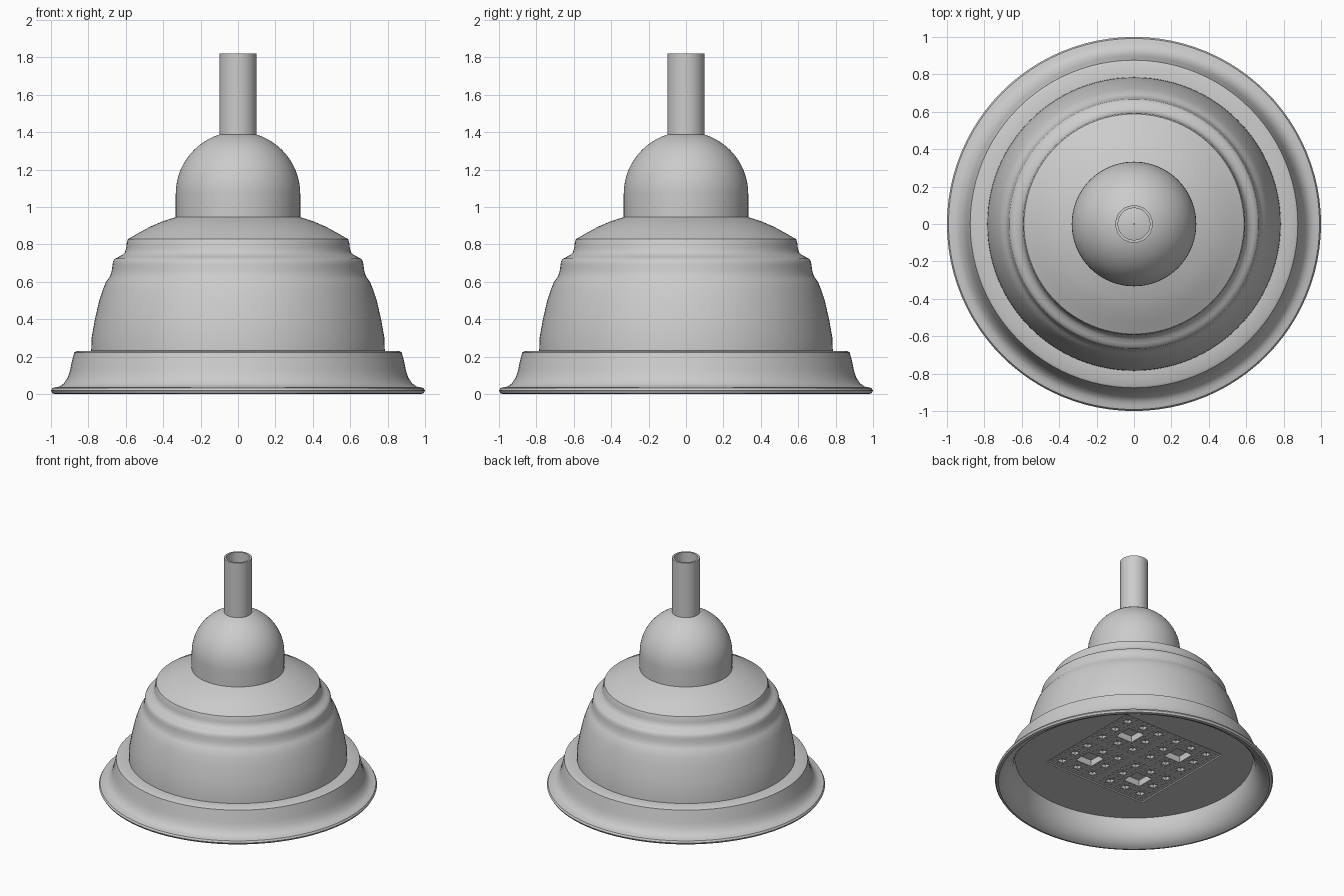
import bpy, bmesh, math

if "Cube" in bpy.data.objects:
    bpy.data.objects.remove(bpy.data.objects["Cube"])

SIDES = 96


def finish(name, bm, smooth=True, flip=False):
    if flip:
        bmesh.ops.reverse_faces(bm, faces=bm.faces[:])
    me = bpy.data.meshes.new(name)
    bm.to_mesh(me)
    bm.free()
    ob = bpy.data.objects.new(name, me)
    bpy.context.collection.objects.link(ob)
    if smooth:
        bpy.ops.object.select_all(action='DESELECT')
        ob.select_set(True)
        bpy.context.view_layer.objects.active = ob
        bpy.ops.object.shade_smooth_by_angle(angle=math.radians(35))
    return ob


def bridge(bm, a, b):
    n = len(a)
    for i in range(n):
        j = (i + 1) % n
        bm.faces.new((a[i], a[j], b[j], b[i]))


def ring(bm, r, z, square=False):
    vs = []
    for i in range(SIDES):
        t = 2 * math.pi * i / SIDES
        c, s = math.cos(t), math.sin(t)
        k = r / max(abs(c), abs(s)) if square else r
        vs.append(bm.verts.new((k * c, k * s, z)))
    return vs


# profile is listed from bottom to top along the outside
def lathe(name, profile):
    bm = bmesh.new()
    rings = [ring(bm, r, z) for r, z in profile]
    for a, b in zip(rings, rings[1:]):
        bridge(bm, a, b)
    return finish(name, bm)


# Hollow flared skirt: inner face, rolled lip, outer face, flat shoulder
lathe("skirt", [
    (0.855, 0.19), (0.86, 0.15), (0.873, 0.10), (0.895, 0.06), (0.925, 0.025),
    (0.955, 0.008), (0.975, 0.0), (0.992, 0.004), (1.0, 0.018), (0.992, 0.032),
    (0.975, 0.037), (0.955, 0.04), (0.93, 0.058), (0.91, 0.09), (0.897, 0.13),
    (0.887, 0.18), (0.88, 0.205), (0.876, 0.222), (0.862, 0.23), (0.78, 0.232)])

# Stepped dome body
lathe("dome", [
    (0.785, 0.225), (0.783, 0.30), (0.765, 0.40), (0.742, 0.50), (0.722, 0.56),
    (0.706, 0.60), (0.692, 0.618), (0.682, 0.635), (0.675, 0.66), (0.671, 0.69),
    (0.668, 0.71), (0.658, 0.724), (0.64, 0.733), (0.618, 0.745), (0.604, 0.76),
    (0.597, 0.785), (0.594, 0.815), (0.588, 0.829), (0.575, 0.836),
    (0.53, 0.862), (0.47, 0.895), (0.40, 0.925), (0.32, 0.95)])

# Ball with a straight lower collar
ball = [(0.333, 0.945)]
for i in range(17):
    t = math.radians(89.5 * i / 16)
    ball.append((0.333 * math.cos(t), 1.07 + 0.333 * math.sin(t)))
lathe("ball", ball)

# Open tube on top
lathe("tube", [(0.1, 1.385), (0.1, 1.82), (0.085, 1.82), (0.085, 1.385)])

# Recessed underside disc with a square opening
H, Z, ZP = 0.45, 0.19, 0.20
bm = bmesh.new()
outer = ring(bm, 0.857, Z)
inner = ring(bm, H, Z, True)
upper = ring(bm, H, ZP, True)
bridge(bm, outer, inner)
bridge(bm, inner, upper)
finish("underside_disc", bm, smooth=False, flip=True)


# Level of the carpet hole a cell belongs to (0 = solid)
def hole_level(i, j):
    for level, size in ((3, 9), (2, 3), (1, 1)):
        if (i // size) % 3 == 1 and (j // size) % 3 == 1:
            return level
    return 0


# Two-by-two panel of nested square holes
N = 27
bm = bmesh.new()
gap = 0.012
tile = H - 2 * gap
lines = []
for start in (-H + gap, gap):
    lines += [start + tile * k / N for k in range(N + 1)]
lines = [-H] + lines + [H]
count = len(lines)
grid = [[bm.verts.new((x, y, ZP)) for y in lines] for x in lines]
holes = {1: [], 2: [], 3: []}
for i in range(count - 1):
    for j in range(count - 1):
        f = bm.faces.new((grid[i][j], grid[i][j + 1], grid[i + 1][j + 1], grid[i + 1][j]))
        ci, cj = (i - 1) % (N + 1), (j - 1) % (N + 1)
        if 0 < i < count - 2 and 0 < j < count - 2 and ci < N and cj < N:
            level = hole_level(ci, cj)
            if level:
                holes[level].append(f)
for level, depth in ((1, 0.012), (2, 0.025), (3, 0.05)):
    res = bmesh.ops.extrude_face_region(bm, geom=holes[level])
    verts = [g for g in res["geom"] if isinstance(g, bmesh.types.BMVert)]
    bmesh.ops.translate(bm, verts=verts, vec=(0, 0, depth))
    bmesh.ops.delete(bm, geom=[f for f in holes[level] if f.is_valid], context='FACES')
finish("underside_panel", bm, smooth=False)
